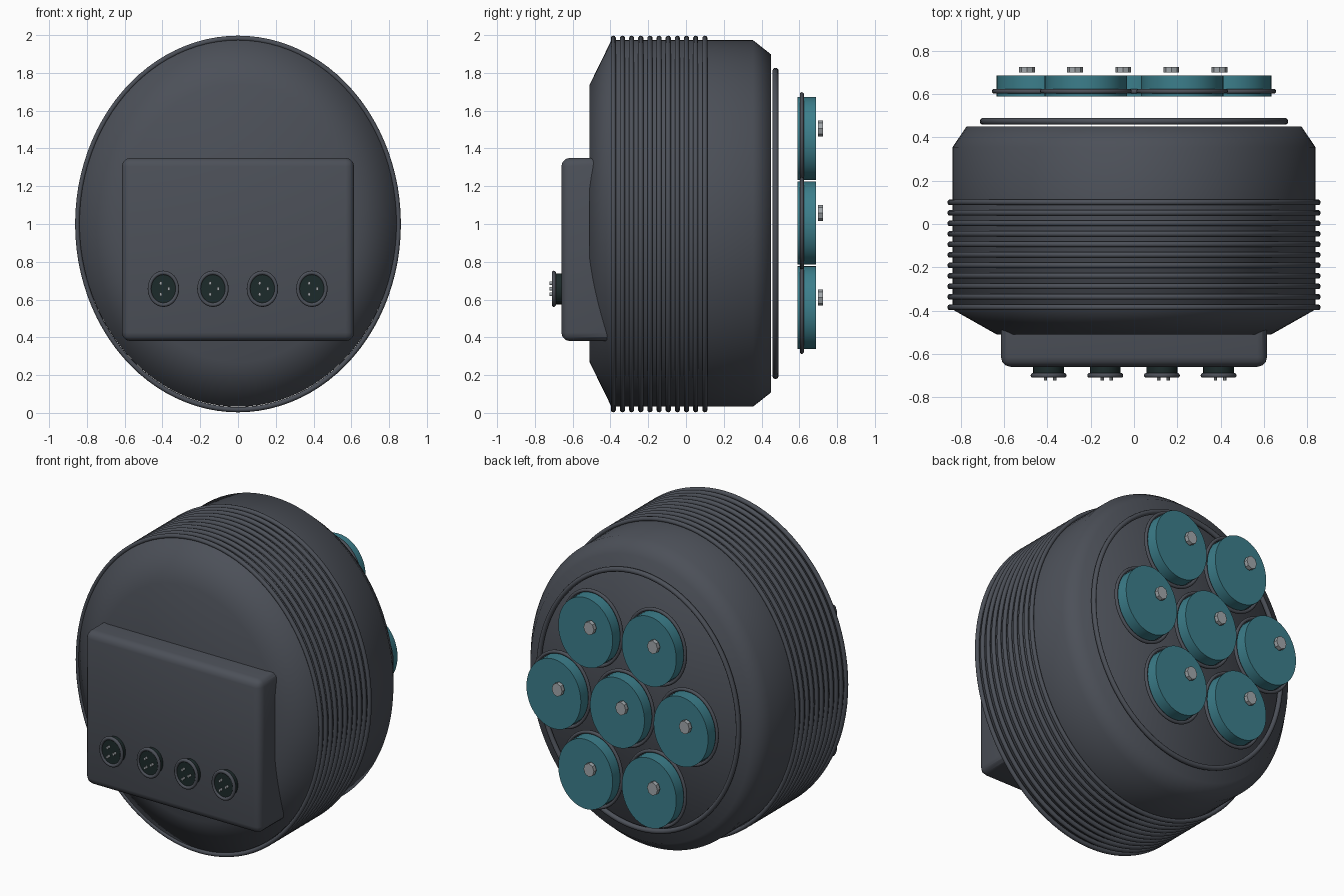
import bpy, bmesh, math
from mathutils import Matrix, Vector

cube = bpy.data.objects.get("Cube")
if cube:
    bpy.data.objects.remove(cube, do_unlink=True)


def material(name, colour):
    m = bpy.data.materials.new(name)
    m.use_nodes = True
    m.diffuse_color = (*colour, 1)
    m.node_tree.nodes["Principled BSDF"].inputs["Base Color"].default_value = (*colour, 1)
    return m


GREY = material("charcoal", (0.072, 0.08, 0.098))
TEAL = material("teal", (0.045, 0.21, 0.26))
DARK = material("dark socket", (0.012, 0.024, 0.024))
STEEL = material("light steel", (0.36, 0.39, 0.41))

STRETCH = 0.865  # every round part is an ellipse, narrower in x than in z
MID = 1.0


def finish(bm, name, mat, angle=None):
    bmesh.ops.recalc_face_normals(bm, faces=bm.faces[:])
    mesh = bpy.data.meshes.new(name)
    bm.to_mesh(mesh)
    bm.free()
    mesh.materials.append(mat)
    ob = bpy.data.objects.new(name, mesh)
    bpy.context.collection.objects.link(ob)
    if angle is not None:
        bpy.ops.object.select_all(action='DESELECT')
        ob.select_set(True)
        bpy.context.view_layer.objects.active = ob
        bpy.ops.object.shade_smooth_by_angle(angle=math.radians(angle))
    return ob


def lathe(name, mat, profile, x, z, sides=48, closed=False, angle=40):
    """Spin (radius, y) points about the y axis, squeezed in x."""
    bm = bmesh.new()
    loops = []
    for r, y in profile:
        loops.append([bm.verts.new((x + STRETCH * r * math.cos(math.tau * i / sides), y,
                                    z + r * math.sin(math.tau * i / sides)))
                      for i in range(sides)])
    pairs = list(zip(loops, loops[1:]))
    if closed:
        pairs.append((loops[-1], loops[0]))
    else:
        bm.faces.new(loops[0])
        bm.faces.new(loops[-1])
    for a, b in pairs:
        for i in range(sides):
            j = (i + 1) % sides
            bm.faces.new((a[i], a[j], b[j], b[i]))
    return finish(bm, name, mat, angle)


def ring(name, mat, radius, tube, x, y, z, sides=48, segments=10):
    section = [(radius + tube * math.cos(math.tau * k / segments),
                y + tube * math.sin(math.tau * k / segments)) for k in range(segments)]
    return lathe(name, mat, section, x, z, sides, closed=True, angle=60)


# Housing with chamfered front and back
lathe("housing", GREY, [(0.735, -0.51), (0.97, -0.395), (0.97, 0.355), (0.895, 0.45)],
      0, MID + 0.003, sides=96, angle=80)

# Ribs around the front half
for i in range(11):
    ring(f"rib_{i + 1}", GREY, 0.983, 0.014, 0, -0.385 + i * 0.0485, MID, sides=96)

# Seal on the back face
ring("back_seal", GREY, 0.808, 0.016, 0, 0.474, MID + 0.003, sides=96)

# Front panel box
bm = bmesh.new()
bmesh.ops.create_cube(bm, size=1, matrix=Matrix.Translation((0, -0.535, 0.865))
                      @ Matrix.Diagonal((1.23, 0.25, 0.97, 1)))
front_edges = [e for e in bm.edges if any(v.co.y < -0.6 for v in e.verts)]
bmesh.ops.bevel(bm, geom=front_edges, offset=0.045, segments=3, profile=0.5,
                affect='EDGES')
finish(bm, "panel_box", GREY, 30)

# Sockets with three pins each
for i in range(4):
    x, z = -0.395 + i * 0.262, 0.657
    lathe(f"socket_{i + 1}", DARK, [(0.082, -0.64), (0.082, -0.702)], x, z, 32)
    ring(f"socket_rim_{i + 1}", GREY, 0.085, 0.011, x, -0.7, z, 32)
    for k in range(3):
        a = math.tau * k / 3
        lathe(f"socket_pin_{i + 1}_{k + 1}", STEEL, [(0.009, -0.69), (0.009, -0.723)],
              x + 0.033 * math.cos(a) * STRETCH, z + 0.034 * math.sin(a), 10)

# Teal discs in a honeycomb of seven, each with a ring and an off-centre stud
STEP = 0.445
spots = [(c * STEP, 0) for c in (-1, 0, 1)]
spots += [(c * STEP / 2, r * 0.448) for r in (-1, 1) for c in (-1, 1)]
for n, (x, dz) in enumerate(spots, 1):
    z = MID + 0.005 + dz
    lathe(f"disc_{n}", TEAL, [(0.22, 0.59), (0.22, 0.687)], x, z, 48)
    ring(f"disc_ring_{n}", GREY, 0.234, 0.011, x, 0.613, z, 48)
    lathe(f"disc_stud_{n}", STEEL, [(0.042, 0.7), (0.042, 0.726)],
          x - 0.05, z + 0.053, 8, angle=20)
